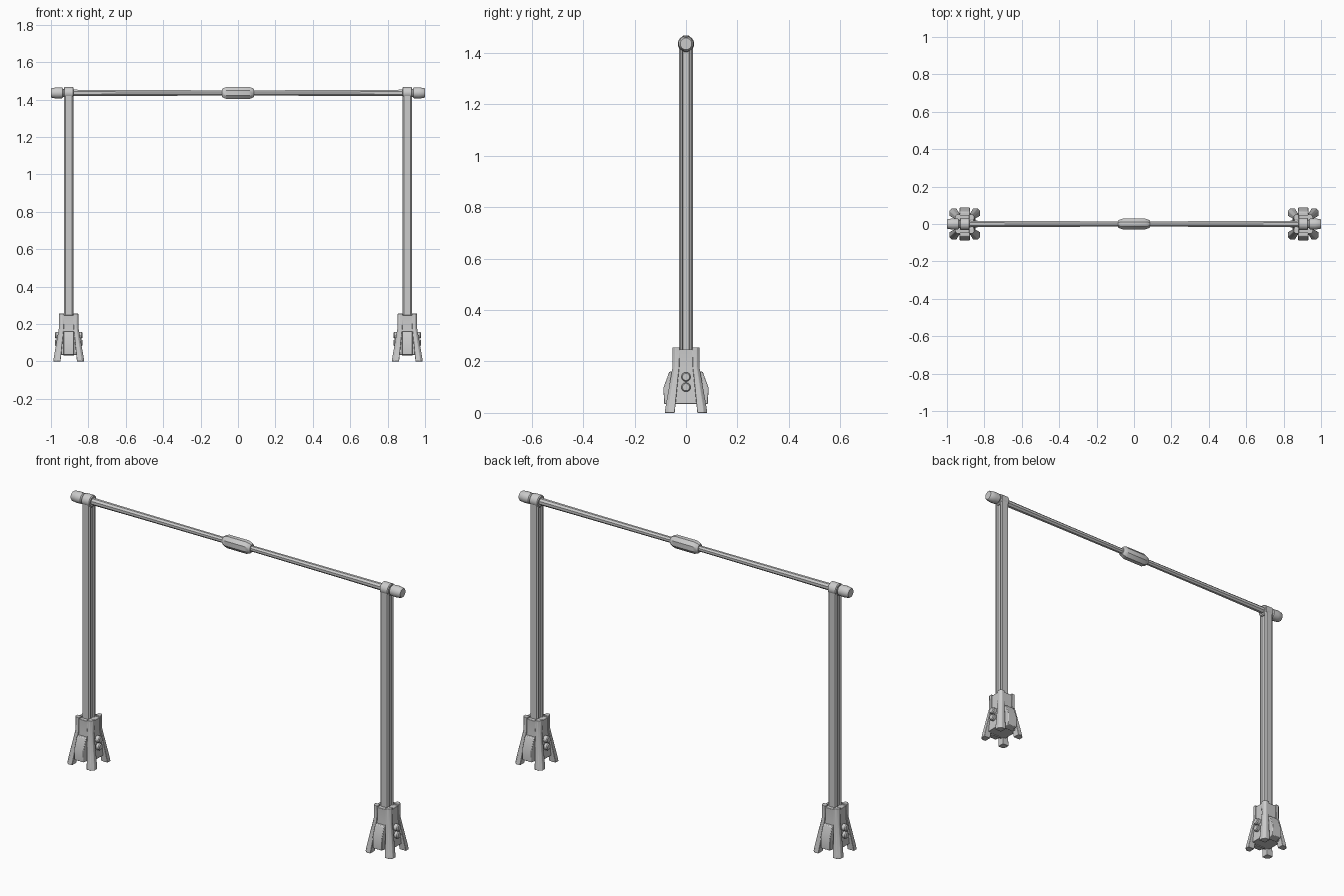
import bpy, bmesh, math
from mathutils import Vector

cube = bpy.data.objects.get("Cube")
if cube:
    bpy.data.objects.remove(cube, do_unlink=True)

grey = bpy.data.materials.new("light_grey")
grey.use_nodes = True
colour = (0.6, 0.6, 0.6, 1)
grey.diffuse_color = colour
grey.node_tree.nodes["Principled BSDF"].inputs["Base Color"].default_value = colour

LEG_X = 0.905
BAR_Z = 1.435


def loft(name, rings, origin=(0, 0, 0), bevel=0):
    """Skin a list of equal-length point rings and cap both ends."""
    bm = bmesh.new()
    loops = [[bm.verts.new(Vector(p) + Vector(origin)) for p in r] for r in rings]
    n = len(loops[0])
    for a, b in zip(loops, loops[1:]):
        for i in range(n):
            bm.faces.new((a[i], a[(i + 1) % n], b[(i + 1) % n], b[i]))
    bm.faces.new(loops[0][::-1])
    bm.faces.new(loops[-1])
    bmesh.ops.recalc_face_normals(bm, faces=bm.faces)
    mesh = bpy.data.meshes.new(name)
    bm.to_mesh(mesh)
    bm.free()
    mesh.materials.append(grey)
    ob = bpy.data.objects.new(name, mesh)
    bpy.context.collection.objects.link(ob)
    if bevel:
        mod = ob.modifiers.new("edges", "BEVEL")
        mod.width, mod.segments, mod.limit_method = bevel, 2, "ANGLE"
    bpy.ops.object.select_all(action="DESELECT")
    ob.select_set(True)
    bpy.context.view_layer.objects.active = ob
    bpy.ops.object.shade_smooth_by_angle(angle=math.radians(35))
    return ob


def turned(name, stations, origin, sides=16, flat=1.0):
    """Solid along x from (x, radius) stations."""
    turn = math.pi / sides
    rings = [[(x, r * flat * math.cos(turn + 2 * turn * i),
               r * math.sin(turn + 2 * turn * i)) for i in range(sides)]
             for x, r in stations]
    return loft(name, rings, origin)


def octagon(h, c, z):
    """Square of half-width h with corners cut by c."""
    k = h - c
    return [(h, -k, z), (h, k, z), (k, h, z), (-k, h, z),
            (-h, k, z), (-h, -k, z), (-k, -h, z), (k, -h, z)]


def foot_section(inner, outer, cut, z, sx, sy):
    """Corner strut section with a chamfered outer corner."""
    pts = [(inner, inner), (outer, inner), (outer, outer - cut),
           (outer - cut, outer), (inner, outer)]
    return [(x * sx, y * sy, z) for x, y in pts]


def build_leg(side, label):
    o = (side * LEG_X, 0, 0)

    # Flared base body
    loft(label + "_base", [octagon(0.058, 0.014, 0.035), octagon(0.055, 0.012, 0.1),
                           octagon(0.047, 0.01, 0.18), octagon(0.049, 0.01, 0.247)], o, 0.002)

    # Corner struts running down to splayed feet
    for sx in (-1, 1):
        for sy in (-1, 1):
            loft(label + "_foot", [foot_section(0.044, 0.083, 0.014, 0, sx, sy),
                                   foot_section(0.042, 0.080, 0.013, 0.02, sx, sy),
                                   foot_section(0.026, 0.052, 0.01, 0.18, sx, sy),
                                   foot_section(0.024, 0.052, 0.01, 0.255, sx, sy)], o, 0.002)

    # Front and back armour pads
    pad = [(0.045, 0.03), (0.086, 0.036), (0.087, 0.1), (0.065, 0.16), (0.04, 0.16)]
    for sy in (-1, 1):
        loft(label + "_pad", [[(x, sy * y, z) for y, z in pad] for x in (-0.028, 0.028)], o, 0.003)

    # Paired round studs on the inner and outer sides
    for sx in (-1, 1):
        for z in (0.1, 0.14):
            turned(label + "_stud", [(sx * 0.04, 0.018), (sx * 0.069, 0.018), (sx * 0.074, 0.014)],
                   (o[0], 0, z))

    # Grooved upright
    q = [(0.018, -0.028), (0.025, -0.021), (0.025, -0.015), (0.018, -0.012)]
    half = q + [(x, -y) for x, y in q[::-1]]
    section = half + [(-x, -y) for x, y in half]
    loft(label + "_upright", [[(x, y, z) for x, y in section] for z in (0.2, BAR_Z)], o)

    # Rounded head of the upright
    turned(label + "_head", [(-0.026, 0.027), (-0.022, 0.032), (0.022, 0.032), (0.026, 0.027)],
           (o[0], 0, BAR_Z), 20)

    # Tapered end cap
    turned(label + "_end_cap", [(side * x, r) for x, r in
           ((0.02, 0.018), (0.03, 0.023), (0.034, 0.029), (0.062, 0.031), (0.09, 0.027), (0.095, 0.023))],
           (o[0], 0, BAR_Z), 12)


build_leg(1, "left")
build_leg(-1, "right")

# Crossbar, slightly thinner toward the middle
turned("crossbar", [(-0.9, 0.019), (-0.63, 0.017), (0, 0.015), (0.63, 0.017), (0.9, 0.019)],
       (0, 0, BAR_Z), 8)

# Central grip
turned("centre_grip", [(-0.085, 0.022), (-0.08, 0.027), (-0.06, 0.035),
                       (0.06, 0.035), (0.08, 0.027), (0.085, 0.022)], (0, 0, BAR_Z), 8, 0.88)
